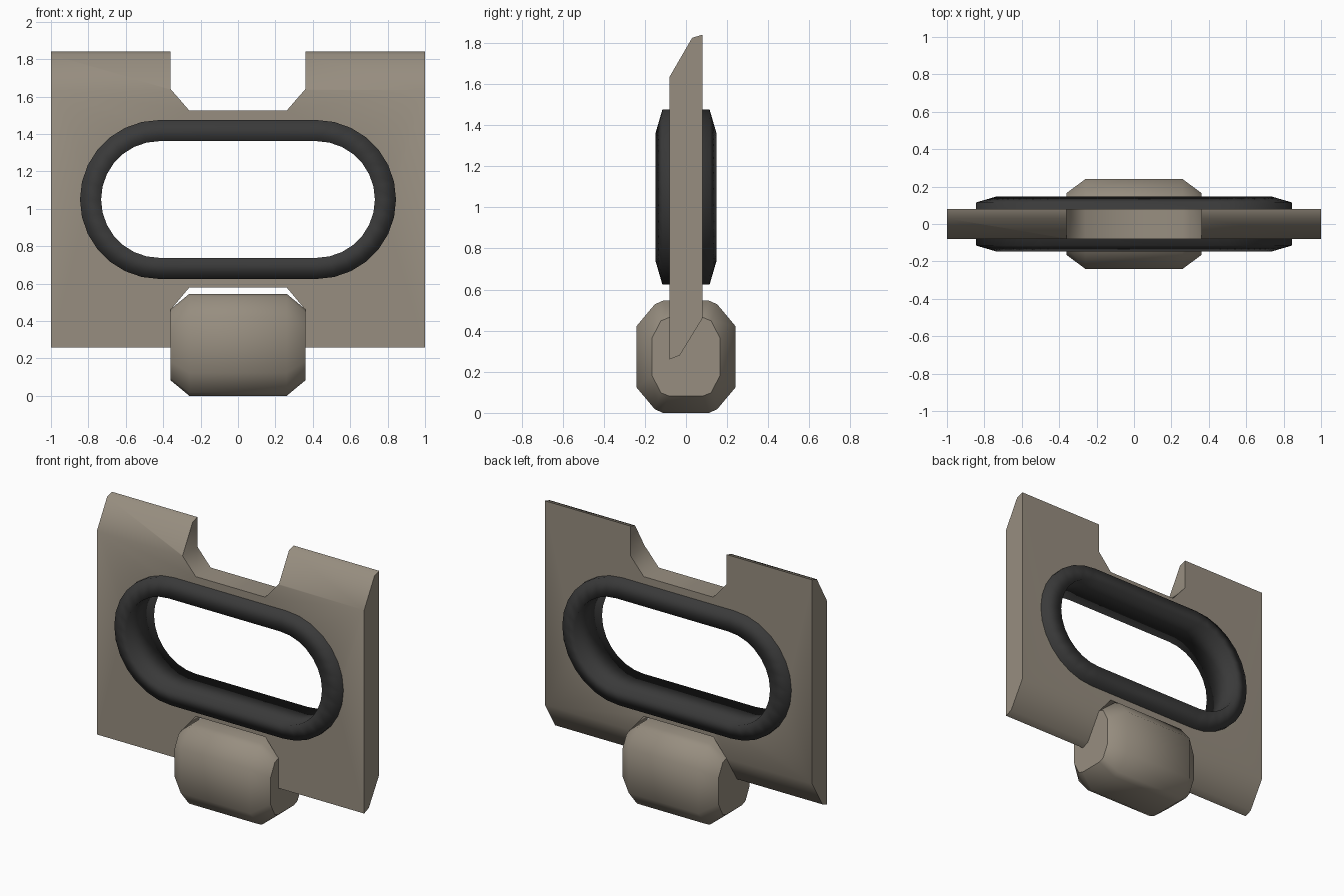
import bpy, bmesh, math

if "Cube" in bpy.data.objects:
    bpy.data.objects.remove(bpy.data.objects["Cube"])


def material(name, color):
    m = bpy.data.materials.new(name)
    m.diffuse_color = (*color, 1)
    m.use_nodes = True
    m.node_tree.nodes["Principled BSDF"].inputs["Base Color"].default_value = m.diffuse_color
    return m


STEEL = material("warm grey metal", (0.31, 0.27, 0.215))
RUBBER = material("dark rubber", (0.042, 0.042, 0.042))


def loft(name, loops, mat, closed=False):
    """Join equal-length point loops with quads; cap the ends or close into a ring."""
    bm = bmesh.new()
    rows = [[bm.verts.new(p) for p in loop] for loop in loops]
    n = len(rows[0])
    for k in range(len(rows) if closed else len(rows) - 1):
        a, b = rows[k], rows[(k + 1) % len(rows)]
        for i in range(n):
            j = (i + 1) % n
            bm.faces.new((a[i], a[j], b[j], b[i]))
    if not closed:
        bm.faces.new(rows[0])
        bm.faces.new(rows[-1])
    bmesh.ops.recalc_face_normals(bm, faces=bm.faces)
    me = bpy.data.meshes.new(name)
    bm.to_mesh(me)
    bm.free()
    me.materials.append(mat)
    ob = bpy.data.objects.new(name, me)
    bpy.context.collection.objects.link(ob)
    return ob


def activate(ob):
    bpy.ops.object.select_all(action='DESELECT')
    ob.select_set(True)
    bpy.context.view_layer.objects.active = ob


def smooth(ob, degrees):
    activate(ob)
    bpy.ops.object.shade_smooth_by_angle(angle=math.radians(degrees))


def cut(ob, cutter):
    activate(ob)
    mod = ob.modifiers.new("cut", 'BOOLEAN')
    mod.operation = 'DIFFERENCE'
    mod.solver = 'EXACT'
    mod.object = cutter
    bpy.ops.object.modifier_apply(modifier=mod.name)
    bpy.data.objects.remove(cutter)


def stadium(r, y, half=0.42, zc=1.05, seg=14):
    pts = []
    for side, start in ((1, -90), (-1, 90)):
        for i in range(seg + 1):
            a = math.radians(start + 180 * i / seg)
            pts.append((side * half + r * math.cos(a), y, zc + r * math.sin(a)))
    return pts


# Plate: slanted-edge side profile swept across the width
profile = [(-0.08, 0.26), (-0.03, 0.28), (0.08, 0.46),
           (0.08, 1.84), (0.03, 1.825), (-0.08, 1.635)]
plate = loft("plate", [[(x, y, z) for y, z in profile] for x in (-1, 1)], STEEL)

# Notches at the top and bottom, with chamfered corners
for end, corner, floor in ((2.1, 1.64, 1.525), (-0.1, 0.46, 0.58)):
    outline = [(-0.36, end), (-0.36, corner), (-0.26, floor),
               (0.26, floor), (0.36, corner), (0.36, end)]
    cut(plate, loft("notch_cutter", [[(x, y, z) for x, z in outline] for y in (-0.3, 0.3)], STEEL))

# Slot through the plate, hidden under the rim
cut(plate, loft("slot_cutter", [stadium(0.38, -0.3), stadium(0.38, 0.3)], STEEL))
smooth(plate, 60)

# Dark rim lining the slot on both faces
rim = loft("slot_rim", [stadium(0.425, -0.115), stadium(0.312, -0.148),
                        stadium(0.312, 0.148), stadium(0.425, 0.115)], RUBBER, closed=True)
smooth(rim, 180)


# Hinge block: rounded section that tapers at both ends
def section(x, quarter, zc=0.273):
    top = quarter + [(-y, z) for y, z in reversed(quarter)]
    ring = top + [(-y, -z) for y, z in top]
    return [(x, y, zc + z) for y, z in ring]


BIG = [(0.24, 0.15), (0.152, 0.255), (0.112, 0.273)]
SMALL = [(0.166, 0.09), (0.122, 0.175), (0.085, 0.19)]
block = loft("hinge_block", [section(-0.36, SMALL), section(-0.26, BIG),
                             section(0.26, BIG), section(0.36, SMALL)], STEEL)
smooth(block, 46)
